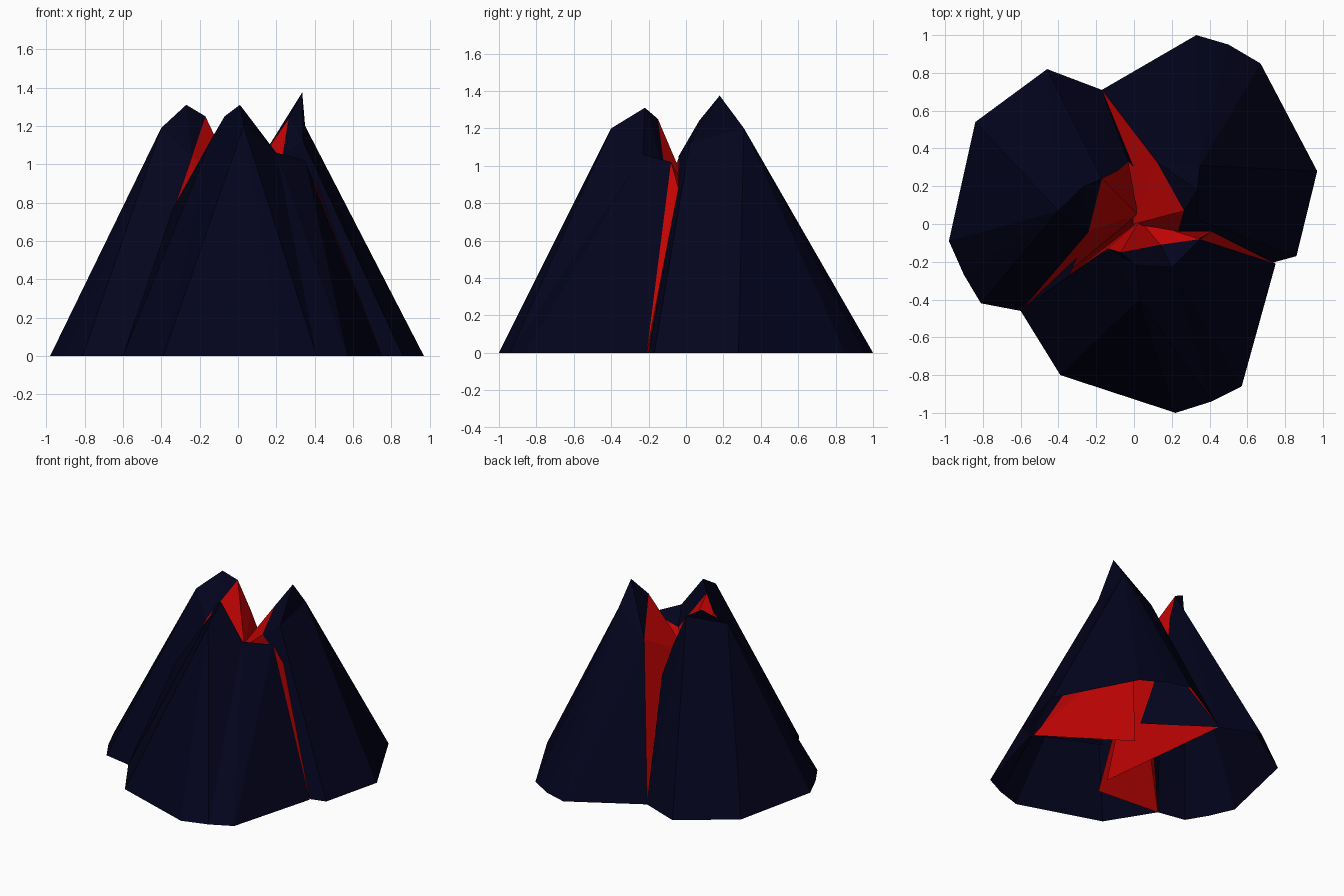
import bpy, bmesh
from mathutils import Vector

if "Cube" in bpy.data.objects:
    bpy.data.objects.remove(bpy.data.objects["Cube"])


def material(name, color):
    m = bpy.data.materials.new(name)
    m.use_nodes = True
    m.diffuse_color = color
    m.node_tree.nodes["Principled BSDF"].inputs["Base Color"].default_value = color
    return m


rock = material("dark navy rock", (0.001, 0.001, 0.012, 1))
lava = material("red lava", (0.53, 0.001, 0.001, 1))


def triangles(name, tris, mat):
    """Flat-shaded sheet from point triples, welded where they meet."""
    bm = bmesh.new()
    for tri in tris:
        if len(set(tri)) == 3:
            bm.faces.new([bm.verts.new(p) for p in tri])
    bmesh.ops.remove_doubles(bm, verts=bm.verts, dist=0.0001)
    bmesh.ops.recalc_face_normals(bm, faces=bm.faces)
    # turn the sheet so its faces look upwards on the whole
    if sum((f.normal * f.calc_area() for f in bm.faces), Vector()).z < 0:
        bmesh.ops.reverse_faces(bm, faces=bm.faces)
    me = bpy.data.meshes.new(name)
    bm.to_mesh(me)
    bm.free()
    me.materials.append(mat)
    bpy.context.collection.objects.link(bpy.data.objects.new(name, me))


def fan(center, path):
    return [(center, a, b) for a, b in zip(path, path[1:])]


def lobe(name, base, crest, shoulder, peak, outer, ends, notch, hub, inner, tuck):
    """Mountain lobe: rock skin from foot to rim, lava face on the cut side.
    crest climbs from the low end to the tip; tuck lies under the next lobe."""
    foot = [(x, y, 0.0) for x, y in base]
    spare = len(foot) - 2 - len(ends)
    upper = [crest[0], shoulder] + [outer] * spare + ends
    skin = []
    for i in range(len(foot) - 1):
        skin.append((foot[i], foot[i + 1], upper[i + 1]))
        skin.append((foot[i], upper[i + 1], upper[i]))
    # ridge cap around the peak, and the lower lips beside it
    skin += fan(peak, [outer, shoulder, crest[-1]] + notch + [ends[0], outer])
    skin += fan(shoulder, crest) + fan(ends[0], notch + ends[1:])
    triangles(name + "_rock", skin, rock)
    triangles(name + "_tucked_rock", [(foot[0], tuck, crest[0])], rock)
    # lava face hanging from the rim down into the crater and channel
    triangles(name + "_lava",
              fan(hub, crest + notch + [ends[-1], foot[-1], inner]), lava)


# Back lobe, the tallest
lobe("back_lobe",
     [(.75, -.2), (.86, -.17), (.97, .28), (.67, .85), (.5, .95), (.33, 1), (-.17, .71)],
     crest=[(.41, -.04, .88), (.235, -.04, 1.05), (.265, .07, 1.24)],
     shoulder=(.34, .02, 1.12),
     peak=(.335, .18, 1.375), outer=(.35, .31, 1.2), ends=[(.12, .33, 1.03)],
     notch=[], hub=(.0, .0, .85), inner=(-.05, -.35, 0), tuck=(.12, -.2, .15))

# Right-hand lobe
lobe("right_lobe",
     [(-.17, .71), (-.46, .82), (-.84, .54), (-.98, -.09), (-.9, -.27), (-.81, -.42), (-.6, -.46)],
     crest=[(-.03, .33, .8), (-.09, .28, 1.03), (-.17, .24, 1.25)],
     shoulder=(-.17, .24, 1.25),
     peak=(-.27, .2, 1.31), outer=(-.4, .07, 1.19), ends=[(-.24, -.04, 1.04)],
     notch=[], hub=(.02, .05, .85), inner=(-.1, -.5, 0), tuck=(.11, .2, .15))

# Front lobe
lobe("front_lobe",
     [(-.6, -.46), (-.39, -.8), (.22, -1), (.41, -.94), (.57, -.86), (.75, -.21)],
     crest=[(-.34, -.27, .77), (-.14, -.13, 1.13), (-.07, -.15, 1.25)],
     shoulder=(-.14, -.13, 1.13),
     peak=(.01, -.22, 1.31), outer=(.03, -.4, 1.2),
     ends=[(.2, -.23, 1.06), (.35, -.08, 1.02)],
     notch=[(.14, -.11, .95)], hub=(.03, .02, .85), inner=(.15, .19, 0),
     tuck=(-.23, 0, .15))

# Glowing crack between the front and back lobes
triangles("crack_lava", [((.75, -.21, 0), (.41, -.04, .88), (.35, -.08, 1.02))], lava)
